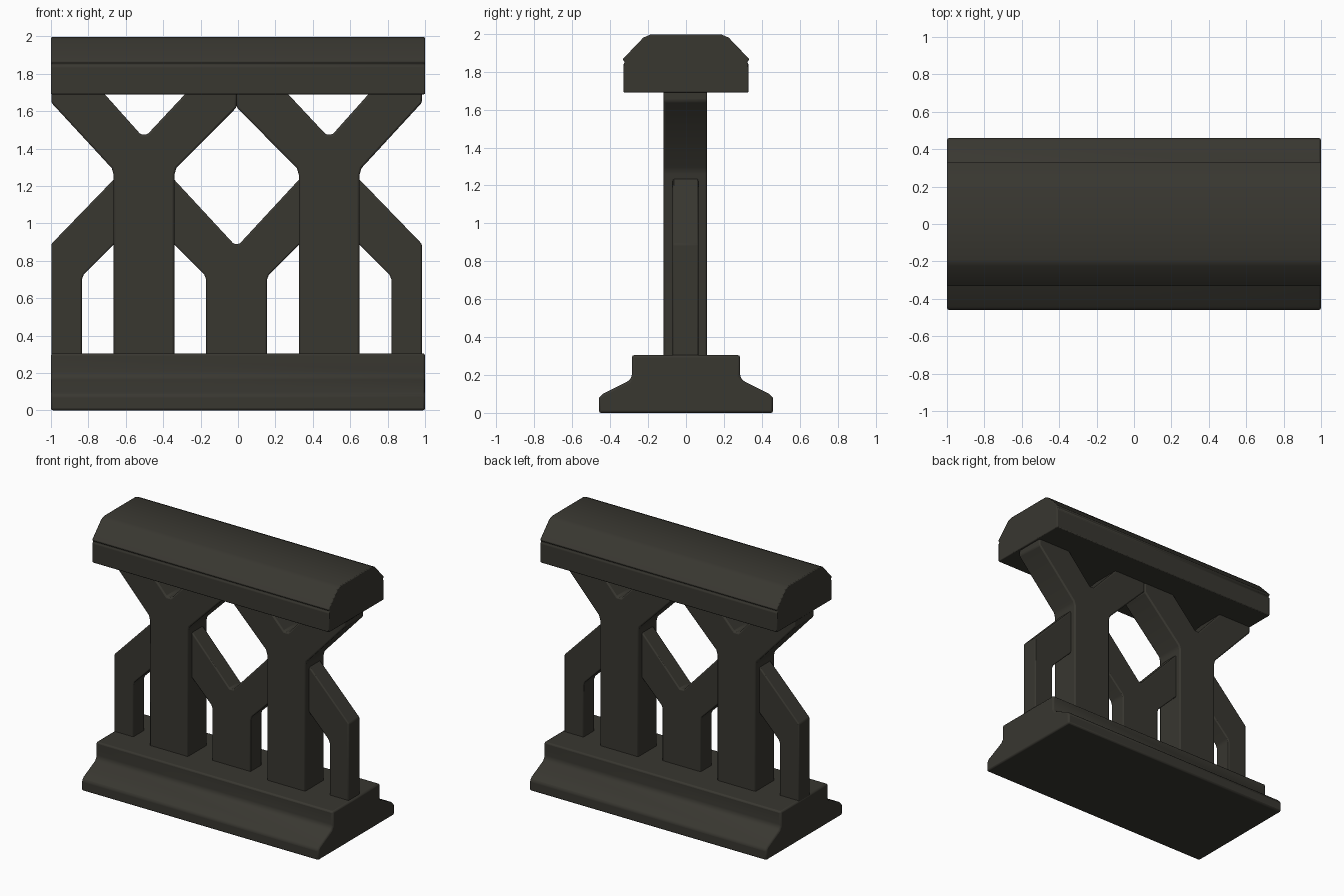
import bpy, bmesh, math

if "Cube" in bpy.data.objects:
    bpy.data.objects.remove(bpy.data.objects["Cube"])

stone = bpy.data.materials.new("dark olive stone")
stone.diffuse_color = (0.04, 0.038, 0.03, 1)
stone.use_nodes = True
stone.node_tree.nodes["Principled BSDF"].inputs["Base Color"].default_value = stone.diffuse_color

CX = -0.0075  # symmetry line of the lattice


def prism(name, pts, lo, hi, axis, bevel):
    """Extrude a closed 2D profile along x or y, then soften its edges."""
    bm = bmesh.new()
    place = (lambda p, t: (t, p[0], p[1])) if axis == "x" else (lambda p, t: (p[0], t, p[1]))
    a = [bm.verts.new(place(p, lo)) for p in pts]
    b = [bm.verts.new(place(p, hi)) for p in pts]
    bm.faces.new(a)
    bm.faces.new(b[::-1])
    n = len(pts)
    for i in range(n):
        j = (i + 1) % n
        bm.faces.new((a[i], b[i], b[j], a[j]))
    bmesh.ops.recalc_face_normals(bm, faces=bm.faces)
    me = bpy.data.meshes.new(name)
    bm.to_mesh(me)
    bm.free()
    me.materials.append(stone)
    ob = bpy.data.objects.new(name, me)
    bpy.context.collection.objects.link(ob)
    mod = ob.modifiers.new("soft edges", "BEVEL")
    mod.width = bevel
    mod.segments = 2
    mod.limit_method = "ANGLE"
    mod.angle_limit = math.radians(30)
    bpy.ops.object.select_all(action="DESELECT")
    ob.select_set(True)
    bpy.context.view_layer.objects.active = ob
    bpy.ops.object.shade_smooth_by_angle(angle=math.radians(35))
    return ob


def both(half):
    """Complete a profile symmetric about y = 0."""
    return half + [(-y, z) for y, z in reversed(half)]


def flip(pts):
    return [(2 * CX - x, z) for x, z in pts]


# stepped base plinth
prism("base", both([(0.46, 0), (0.46, 0.08), (0.44, 0.10), (0.30, 0.17),
                    (0.285, 0.195), (0.285, 0.305)]), -1, 1, "x", 0.012)

# chamfered handrail with a fine lip
prism("handrail", both([(0.33, 1.69), (0.33, 1.84), (0.322, 1.85), (0.335, 1.865),
                        (0.225, 1.98), (0.19, 1.995)]), -1, 1, "x", 0.008)

# thick forked pillars
fork = [(-0.665, 0.28), (-0.34, 0.28), (-0.34, 1.26), (-0.33, 1.295), (CX, 1.62),
        (CX, 1.71), (-0.265, 1.71), (-0.485, 1.475), (-0.52, 1.475), (-0.73, 1.71),
        (-0.998, 1.71), (-0.998, 1.645), (-0.675, 1.295), (-0.665, 1.26)]
prism("left_pillar", fork, -0.118, 0.112, "y", 0.01)
prism("right_pillar", flip(fork), -0.118, 0.112, "y", 0.01)

# thin half posts leaning into the pillars at both ends
post = [(-0.998, 0.28), (-0.835, 0.28), (-0.835, 0.70), (-0.825, 0.725),
        (-0.635, 0.915), (-0.635, 1.265), (-0.998, 0.89)]
prism("left_post", post, -0.07, 0.065, "y", 0.008)
prism("right_post", flip(post), -0.07, 0.065, "y", 0.008)

# thin forked middle post
left = [(-0.37, 1.265), (-0.37, 0.915), (-0.18, 0.725), (-0.17, 0.70), (-0.17, 0.28)]
prism("middle_post", left + flip(left)[::-1] + [(CX + 0.015, 0.89), (CX - 0.015, 0.89)],
      -0.07, 0.065, "y", 0.008)
